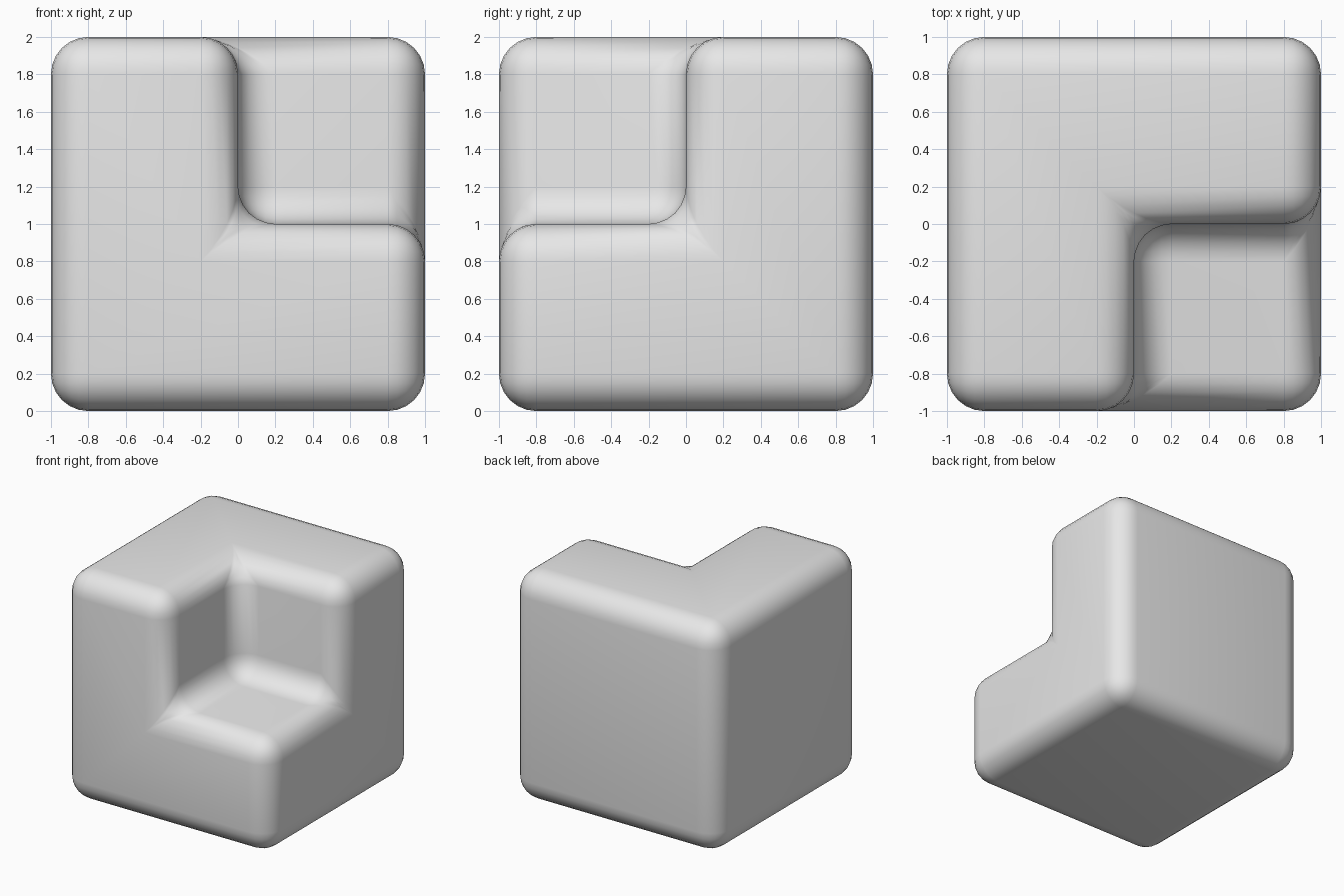
import bpy, bmesh
from itertools import product
from mathutils import Vector

default = bpy.data.objects.get("Cube")
if default:
    bpy.data.objects.remove(default, do_unlink=True)

# Plain grey material
grey = bpy.data.materials.new("light_grey")
grey.use_nodes = True
colour = (0.8, 0.8, 0.8, 1.0)
grey.diffuse_color = colour
grey.node_tree.nodes["Principled BSDF"].inputs["Base Color"].default_value = colour

# Seven of eight unit cells; the front upper cell on +x is left out
cells = set(product((-1, 0), (-1, 0), (0, 1))) | set(product((0,), (-1, 0), (0, 1)))
cells.discard((0, -1, 1))

# Skin the outside of the cells
bm = bmesh.new()
for cell in sorted(cells):
    for axis in range(3):
        for side in (0, 1):
            step = Vector((0, 0, 0))
            step[axis] = 2 * side - 1
            neighbour = tuple(int(c + s) for c, s in zip(cell, step))
            if neighbour in cells:
                continue
            corners = []
            for u, v in ((0, 0), (1, 0), (1, 1), (0, 1)):
                p = Vector(cell)
                p[axis] += side
                p[(axis + 1) % 3] += u
                p[(axis + 2) % 3] += v
                corners.append(bm.verts.new(p))
            bm.faces.new(corners if side else corners[::-1])

# Weld and merge into whole flat faces
bmesh.ops.remove_doubles(bm, verts=bm.verts[:], dist=0.001)
bmesh.ops.dissolve_limit(bm, angle_limit=0.01, verts=bm.verts[:], edges=bm.edges[:])
bmesh.ops.recalc_face_normals(bm, faces=bm.faces[:])
mesh = bpy.data.meshes.new("notched_block")
bm.to_mesh(mesh)
bm.free()
mesh.materials.append(grey)
block = bpy.data.objects.new("notched_block", mesh)
bpy.context.collection.objects.link(block)

# Rounded edges, inside and out
bevel = block.modifiers.new("rounded_edges", "BEVEL")
bevel.width = 0.2
bevel.segments = 6
bevel.limit_method = "ANGLE"
mesh.shade_smooth()
